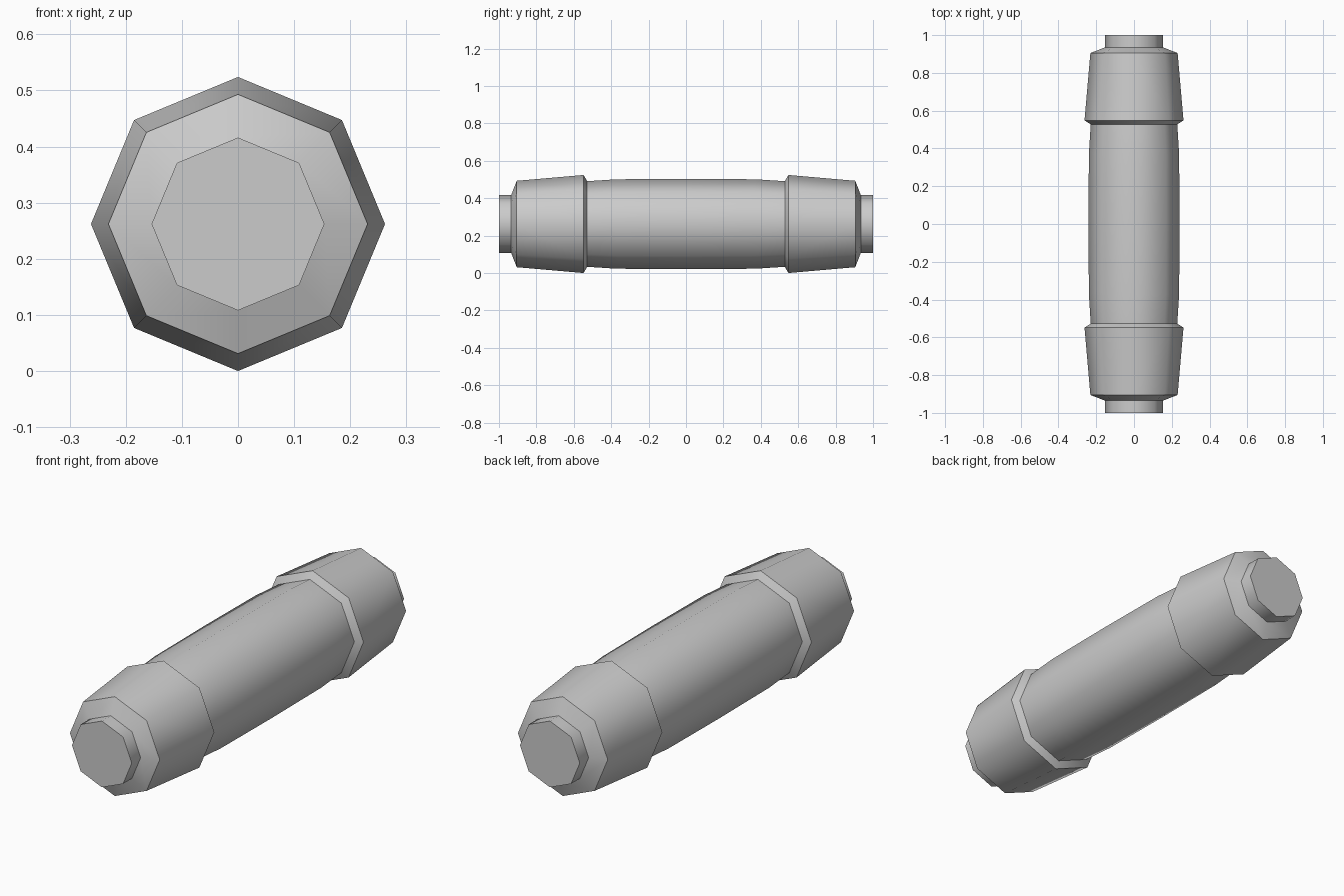
import bpy, bmesh
from math import cos, sin, pi, radians

if "Cube" in bpy.data.objects:
    bpy.data.objects.remove(bpy.data.objects["Cube"])

SIDES = 8
AXIS_Z = 0.262


def lathe(name, profile, close_end=False):
    """Turn (y, radius) points around the lengthwise axis."""
    bm = bmesh.new()
    rings = [[bm.verts.new((r * cos(2 * pi * i / SIDES), y,
                            AXIS_Z + r * sin(2 * pi * i / SIDES)))
              for i in range(SIDES)] for y, r in profile]
    for a, b in zip(rings, rings[1:]):
        for i in range(SIDES):
            j = (i + 1) % SIDES
            bm.faces.new((a[i], b[i], b[j], a[j]))
    if close_end:
        bm.faces.new(rings[-1])
    bmesh.ops.recalc_face_normals(bm, faces=bm.faces)
    # make sure open shells face outwards
    f = bm.faces[0]
    c = f.calc_center_median()
    if f.normal.x * c.x + f.normal.z * (c.z - AXIS_Z) < 0:
        bmesh.ops.reverse_faces(bm, faces=bm.faces)
    mesh = bpy.data.meshes.new(name)
    bm.to_mesh(mesh)
    bm.free()
    obj = bpy.data.objects.new(name, mesh)
    bpy.context.collection.objects.link(obj)
    bpy.ops.object.select_all(action='DESELECT')
    obj.select_set(True)
    bpy.context.view_layer.objects.active = obj
    bpy.ops.object.shade_smooth_by_angle(angle=radians(50))
    return obj


# Slightly bulging central barrel
half = [(0.0, 0.241), (0.37, 0.239), (0.528, 0.229)]
lathe("barrel", [(-y, r) for y, r in reversed(half[1:])] + half)

# Tapered collar with chamfers and end stub, one at each end
cap = [(0.528, 0.229), (0.548, 0.262), (0.905, 0.231),
       (0.935, 0.154), (1.0, 0.154)]
for side, name in ((-1, "front_cap"), (1, "back_cap")):
    lathe(name, [(side * y, r) for y, r in cap], close_end=True)
